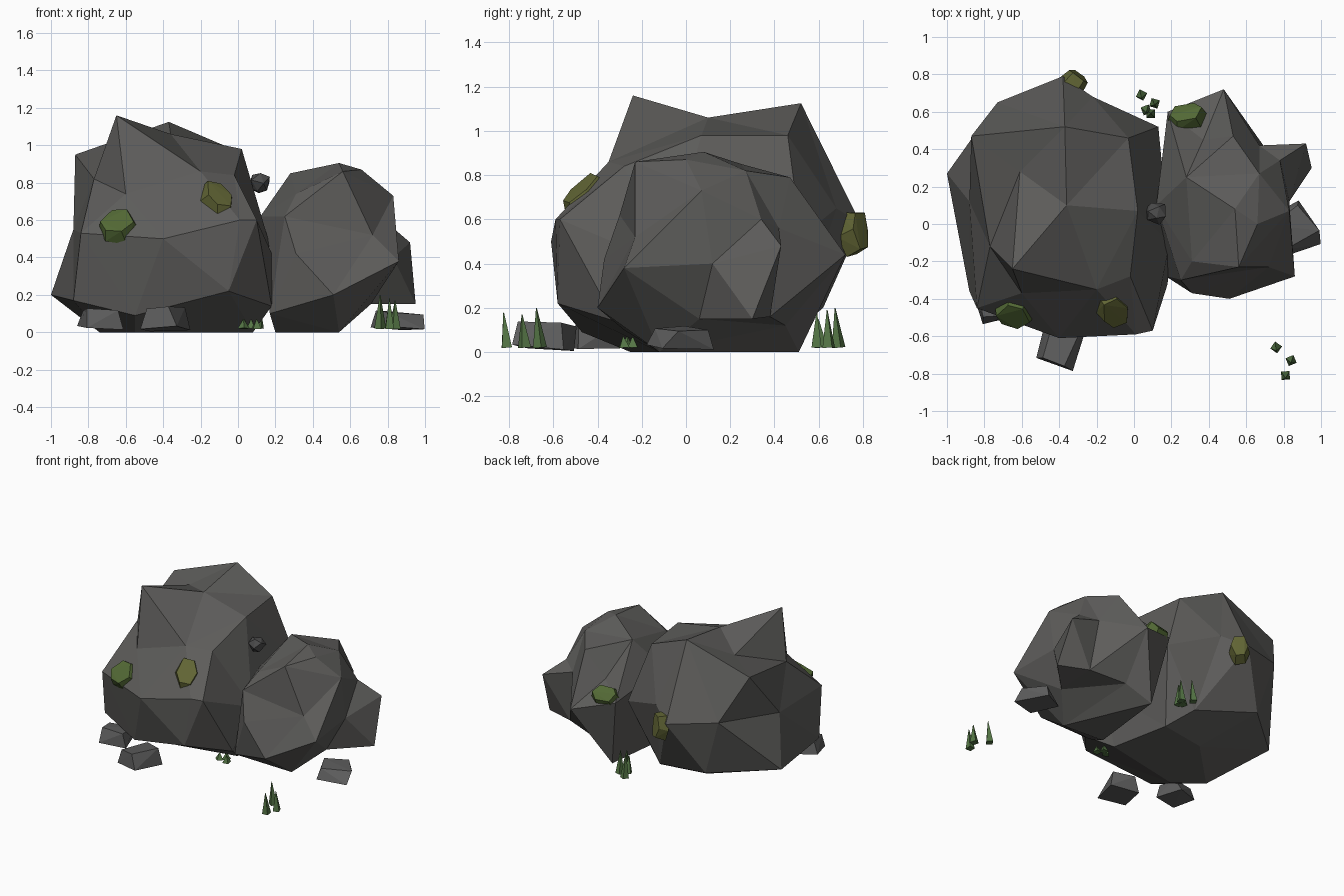
import bpy, bmesh, math, random
from mathutils import Vector, Matrix

if "Cube" in bpy.data.objects:
    bpy.data.objects.remove(bpy.data.objects["Cube"])
random.seed(4)


def mat(name, col):
    m = bpy.data.materials.new(name)
    m.diffuse_color = (*col, 1)
    m.use_nodes = True
    m.node_tree.nodes["Principled BSDF"].inputs["Base Color"].default_value = m.diffuse_color
    return m


ROCK = mat("rock", (0.11, 0.108, 0.103))
DARK = mat("dark_rock", (0.07, 0.07, 0.07))
PEBBLE = mat("pebble", (0.11, 0.11, 0.11))
MOSS = mat("moss", (0.085, 0.14, 0.035))
OLIVE = mat("dry_moss", (0.12, 0.13, 0.035))
GRASS = mat("grass", (0.09, 0.18, 0.06))


def finish(bm, name, m):
    bmesh.ops.recalc_face_normals(bm, faces=bm.faces[:])
    me = bpy.data.meshes.new(name)
    bm.to_mesh(me)
    bm.free()
    me.materials.append(m)
    ob = bpy.data.objects.new(name, me)
    bpy.context.collection.objects.link(ob)
    return ob


def boulder(name, centre, pts, m):
    """Faceted rock: corners joined by their direction from the centre."""
    bm = bmesh.new()
    c = Vector(centre)
    home = {bm.verts.new((Vector(p) - c).normalized()): Vector(p) for p in pts}
    bmesh.ops.convex_hull(bm, input=bm.verts[:])
    for v, p in home.items():
        v.co = p
    return finish(bm, name, m)


def chunk(name, loc, size, rot, m, sides=6, turn=0.0):
    """Small irregular prism, wider at its base, kept above the ground."""
    bm = bmesh.new()
    for z, k in ((-0.5, 1.0), (0.5, 0.8)):
        for i in range(sides):
            a = turn + math.tau * (i + random.uniform(-0.15, 0.15)) / sides
            bm.verts.new((k * math.cos(a) / 2, k * math.sin(a) / 2, z + random.uniform(-.12, .12)))
    bmesh.ops.convex_hull(bm, input=bm.verts[:])
    R = Matrix.Rotation(rot[2], 4, 'Z') @ Matrix.Rotation(rot[1], 4, 'Y') @ Matrix.Rotation(rot[0], 4, 'X')
    bm.transform(Matrix.Translation(loc) @ R @ Matrix.Diagonal((*size, 1)))
    for v in bm.verts:
        v.co.z = max(v.co.z, 0.005)
    return finish(bm, name, m)


# large boulder
boulder("large_boulder", (-0.4, 0.05, 0.5), [
    (-.65, -.24, 1.16), (-.36, .1, 1.06), (-.37, .52, 1.125), (.02, .07, .98),
    (-.03, .46, .98), (-.61, .28, .98), (-.87, .47, .95),
    (-.60, -.37, .74), (-.77, -.12, .82), (-.2, -.35, .86), (-.02, -.28, .84),
    (-.84, -.45, .53), (-.4, -.61, .5), (.01, -.59, .6), (.1, -.57, .6),
    (-.05, -.58, .22), (-.55, -.47, .09), (-.88, -.36, .17), (-1, .27, .2),
    (-.88, .12, .55), (-.73, .65, .63), (-.38, .79, .58), (-.22, .68, .65),
    (.13, .52, .52), (.19, -.1, .4), (.18, -.32, .14),
    (-.13, .50, .1), (-.60, .62, .2),
    (-.74, -.1, 0), (-.55, -.25, 0), (.08, -.12, 0),
    (-.01, .33, 0), (-.37, .27, 0)], ROCK)

# small boulder
boulder("small_boulder", (0.5, 0.1, 0.43), [
    (.54, .08, .905), (.28, .25, .85), (.37, .45, .60), (.67, .27, .82),
    (.66, 0, .87), (.56, -.23, .86), (.83, .07, .73), (.31, -.2, .74),
    (.53, .47, .79), (.72, -.23, .52), (.86, -.28, .38), (.51, -.4, .2),
    (.31, -.37, .42), (.25, -.30, .62), (.78, .34, .6), (.92, .43, .48),
    (.95, .30, .15), (.83, .12, .40), (.67, .42, .56), (.48, .72, .44),
    (.18, .6, .52), (.12, .1, .62), (.17, -.28, .10), (.54, -.12, 0),
    (.71, .06, .15), (.72, .38, .16), (.45, .45, .12), (.27, .51, 0),
    (.2, -.1, 0)], ROCK)

# stone caught between the boulders
bm = bmesh.new()
bmesh.ops.create_icosphere(bm, subdivisions=1, radius=0.062,
                           matrix=Matrix.Translation((.115, .06, .80)) @ Matrix.Rotation(.5, 4, 'X'))
for v in bm.verts:
    v.co += Vector(random.uniform(-.008, .008) for _ in range(3))
finish(bm, "wedged_stone", DARK)

# loose pebbles: boxy blocks
for i, (loc, size, rot) in enumerate([
        ((-.73, -.42, .07), (.28, .27, .10), (0, .05, .3)),
        ((-.39, -.63, .075), (.28, .36, .11), (-.1, -.06, -.25)),
        ((.86, -.03, .06), (.32, .32, .08), (0, .1, .6))]):
    chunk(f"pebble_{i + 1}", loc, size, rot, PEBBLE, 4, .7)

# moss patches: flattened chunks facing outward
for i, (loc, size, normal, m) in enumerate([
        ((-.64, -.475, .575), (.23, .22, .08), (-.15, -.7, .7), MOSS),
        ((-.11, -.46, .715), (.18, .27, .07), (.3, -.55, .75), OLIVE),
        ((-.32, .76, .545), (.15, .24, .08), (.6, .75, .15), OLIVE),
        ((.28, .58, .545), (.22, .17, .07), (-.1, .6, .75), MOSS)]):
    e = Vector(normal).to_track_quat('Z', 'Y').to_euler()
    chunk(f"moss_{i + 1}", loc, size, e, m)

# grass tufts: four-sided blades
tufts = [[(.76, -.66, .20), (.84, -.73, .17), (.81, -.81, .18)],
         [(.04, .69, .20), (.11, .645, .19), (.065, .61, .15), (.09, .59, .18)],
         [(.03, -.27, .07), (.07, -.24, .07), (.10, -.28, .07)]]
for t, blades in enumerate(tufts):
    bm = bmesh.new()
    for x, y, h in blades:
        geo = bmesh.ops.create_cone(bm, segments=4, radius1=.032, radius2=0.002, depth=h - .02, cap_ends=True)
        M = (Matrix.Translation((x, y, .02)) @ Matrix.Rotation(random.uniform(-.12, .12), 4, 'X')
             @ Matrix.Rotation(random.uniform(0, 1.5), 4, 'Z') @ Matrix.Translation((0, 0, (h - .02) / 2)))
        bmesh.ops.transform(bm, matrix=M, verts=geo['verts'])
    finish(bm, f"grass_tuft_{t + 1}", GRASS)
